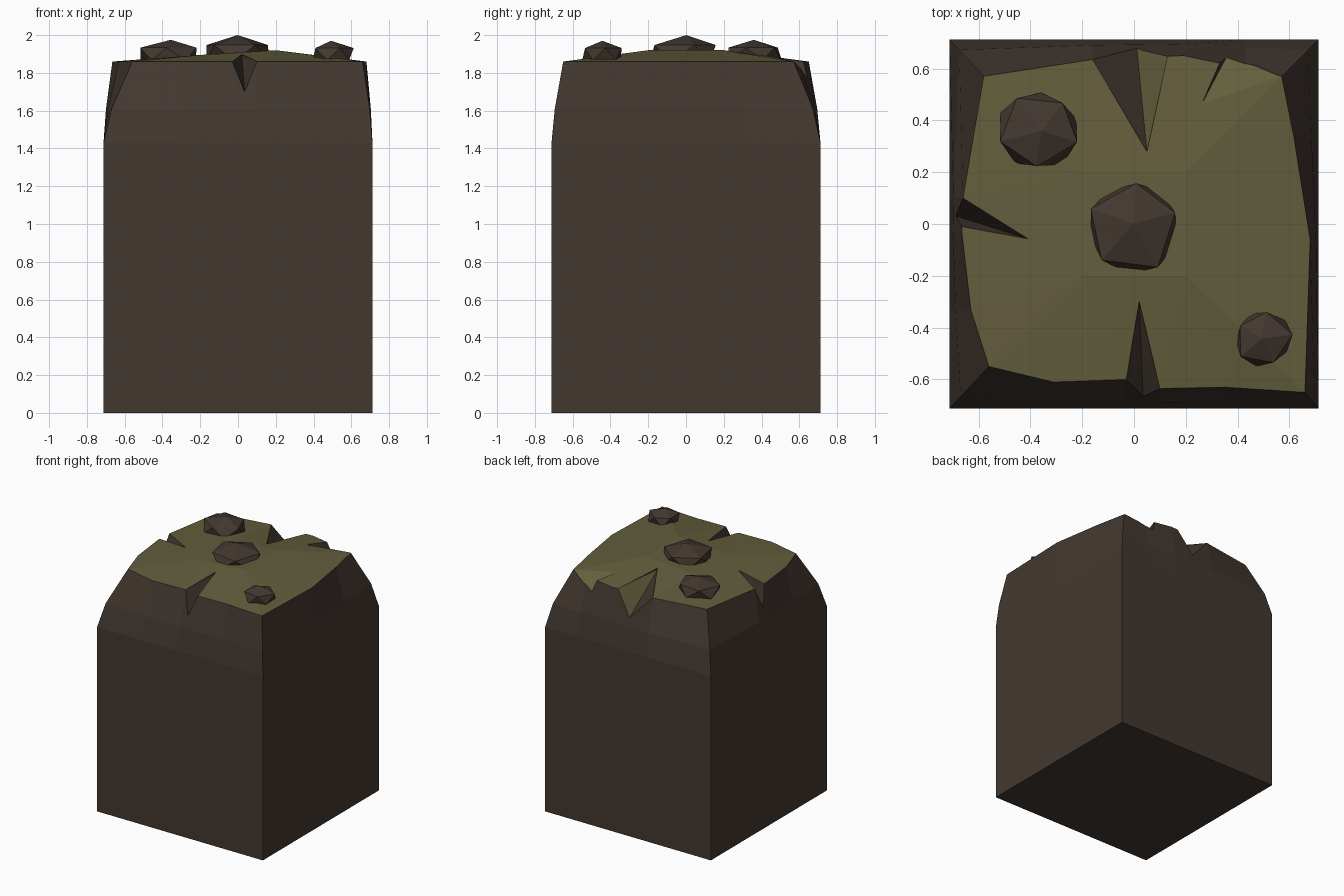
import bpy, bmesh, random
from mathutils import Vector, Matrix

if "Cube" in bpy.data.objects:
    bpy.data.objects.remove(bpy.data.objects["Cube"])

random.seed(4)


def material(name, rgb):
    m = bpy.data.materials.new(name)
    m.diffuse_color = (*rgb, 1)
    m.use_nodes = True
    m.node_tree.nodes["Principled BSDF"].inputs["Base Color"].default_value = m.diffuse_color
    return m


DIRT = material("dirt", (0.055, 0.039, 0.029))
GRASS = material("grass", (0.125, 0.112, 0.046))


def make_object(name, bm, mats):
    bmesh.ops.recalc_face_normals(bm, faces=bm.faces)
    mesh = bpy.data.meshes.new(name)
    bm.to_mesh(mesh)
    bm.free()
    for m in mats:
        mesh.materials.append(m)
    ob = bpy.data.objects.new(name, mesh)
    bpy.context.collection.objects.link(ob)
    return ob


# Rim of the grass, counter-clockwise; last item: corner or the side it faces
H, RIM_Z = 0.712, 1.86
rim = [(0.66, -0.65, "c"), (0.68, -0.06, "x"), (0.62, 0.32, "x"), (0.57, 0.57, "c"),
       (0.43, 0.60, "y"), (0.19, 0.65, "y"), (-0.16, 0.635, "y"), (-0.58, 0.57, "c"),
       (-0.66, 0.10, "x"), (-0.665, -0.03, "x"), (-0.63, -0.33, "x"), (-0.56, -0.55, "c"),
       (-0.31, -0.61, "y"), (-0.03, -0.60, "y"), (0.10, -0.635, "y"), (0.35, -0.63, "y")]


def pushed_out(x, y, side):
    sx, sy = (1 if x > 0 else -1), (1 if y > 0 else -1)
    return Vector((sx * H if side in "cx" else x, sy * H if side in "cy" else y))


# Block: square column whose upper edge chips inward to the rim
bm = bmesh.new()
rings = []
for z, t in ((0, 0), (1.43, 0), (1.61, 0.28), (RIM_Z, 1)):
    ring = []
    for x, y, side in rim:
        p = pushed_out(x, y, side).lerp(Vector((x, y)), t)
        ring.append(bm.verts.new((p.x, p.y, z)))
    rings.append(ring)
n = len(rim)
bm.faces.new(rings[0])
for a, b in zip(rings, rings[1:]):
    for i in range(n):
        j = (i + 1) % n
        bm.faces.new((a[i], a[j], b[j], b[i]))

# Gently domed grass on top
inner = [bm.verts.new(p) for p in ((-0.2, -0.2, 1.895), (0.2, -0.2, 1.92),
                                   (0.2, 0.2, 1.92), (-0.2, 0.2, 1.895))]
near = [min(inner, key=lambda v: (v.co - r.co).length) for r in rings[-1]]
grass = [bm.faces.new(inner)]
for i in range(n):
    j = (i + 1) % n
    loop = [rings[-1][i], rings[-1][j], near[j]]
    if near[i] is not near[j]:
        loop.append(near[i])
    grass.append(bm.faces.new(loop))
for f in grass:
    f.material_index = 1
block = make_object("dirt_block", bm, [DIRT, GRASS])

# Cracks: inner tip, the two mouth points on the rim, lowest point on the side
cracks = [((0.02, -0.30), (-0.03, -0.60), (0.10, -0.635), (0.035, -0.66, 1.70)),
          ((0.05, 0.28), (0.13, 0.65), (-0.16, 0.635), (0.01, 0.69, 1.67)),
          ((0.26, 0.46), (0.56, 0.57), (0.33, 0.62), (0.36, 0.65, 1.77)),
          ((-0.40, -0.06), (-0.66, 0.10), (-0.665, -0.01), (-0.685, 0.03, 1.69))]
for k, (tip, m1, m2, low) in enumerate(cracks):
    bm = bmesh.new()
    low = Vector(low)
    tip, m1, m2 = (Vector((*p, z)) for p, z in ((tip, 1.885), (m1, RIM_Z), (m2, RIM_Z)))
    # extend the wedge outward past the side and up past the grass
    out = Vector((low.x - tip.x, low.y - tip.y, 0)).normalized() * 0.15
    up = Vector((0, 0, 0.2))
    pts = [tip, m1, m2, low, tip + up, m1 + up, m2 + up,
           m1 + out, m2 + out, low + out, m1 + out + up, m2 + out + up]
    verts = [bm.verts.new(p) for p in pts]
    for f in ((0, 1, 3), (0, 3, 2), (0, 4, 5, 1), (0, 2, 6, 4), (4, 6, 5),
              (1, 7, 9, 3), (3, 9, 8, 2), (1, 5, 10, 7), (2, 8, 11, 6),
              (5, 6, 11, 10), (7, 10, 11, 8), (7, 8, 9)):
        bm.faces.new([verts[i] for i in f])
    # right-hand wall of the back cracks is mossy
    bm.faces.ensure_lookup_table()
    if k in (1, 2):
        bm.faces[0].material_index = 1
    cutter = make_object(f"crack_cutter_{k + 1}", bm, [DIRT, GRASS])
    cutter.hide_render = True
    cutter.hide_viewport = True
    mod = block.modifiers.new("crack", "BOOLEAN")
    mod.operation, mod.solver, mod.object = "DIFFERENCE", "EXACT", cutter

# Flattened low-poly stones: centre, radii, spin
stones = [((-0.005, -0.01, 1.905), (0.185, 0.18, 0.095), 0.3),
          ((-0.37, 0.36, 1.90), (0.16, 0.155, 0.075), 0.9),
          ((0.497, -0.44, 1.90), (0.115, 0.112, 0.07), 0.1)]
for k, (c, r, spin) in enumerate(stones):
    bm = bmesh.new()
    bmesh.ops.create_icosphere(bm, subdivisions=1, radius=1)
    for v in bm.verts:
        v.co.x += random.uniform(-0.08, 0.08)
        v.co.y += random.uniform(-0.08, 0.08)
        if abs(v.co.z) < 0.9:
            v.co.xy *= 1.08
    bm.transform(Matrix.Translation(c) @ Matrix.Diagonal((*r, 1)) @ Matrix.Rotation(spin, 4, "Z"))
    make_object(f"stone_{k + 1}", bm, [DIRT])
